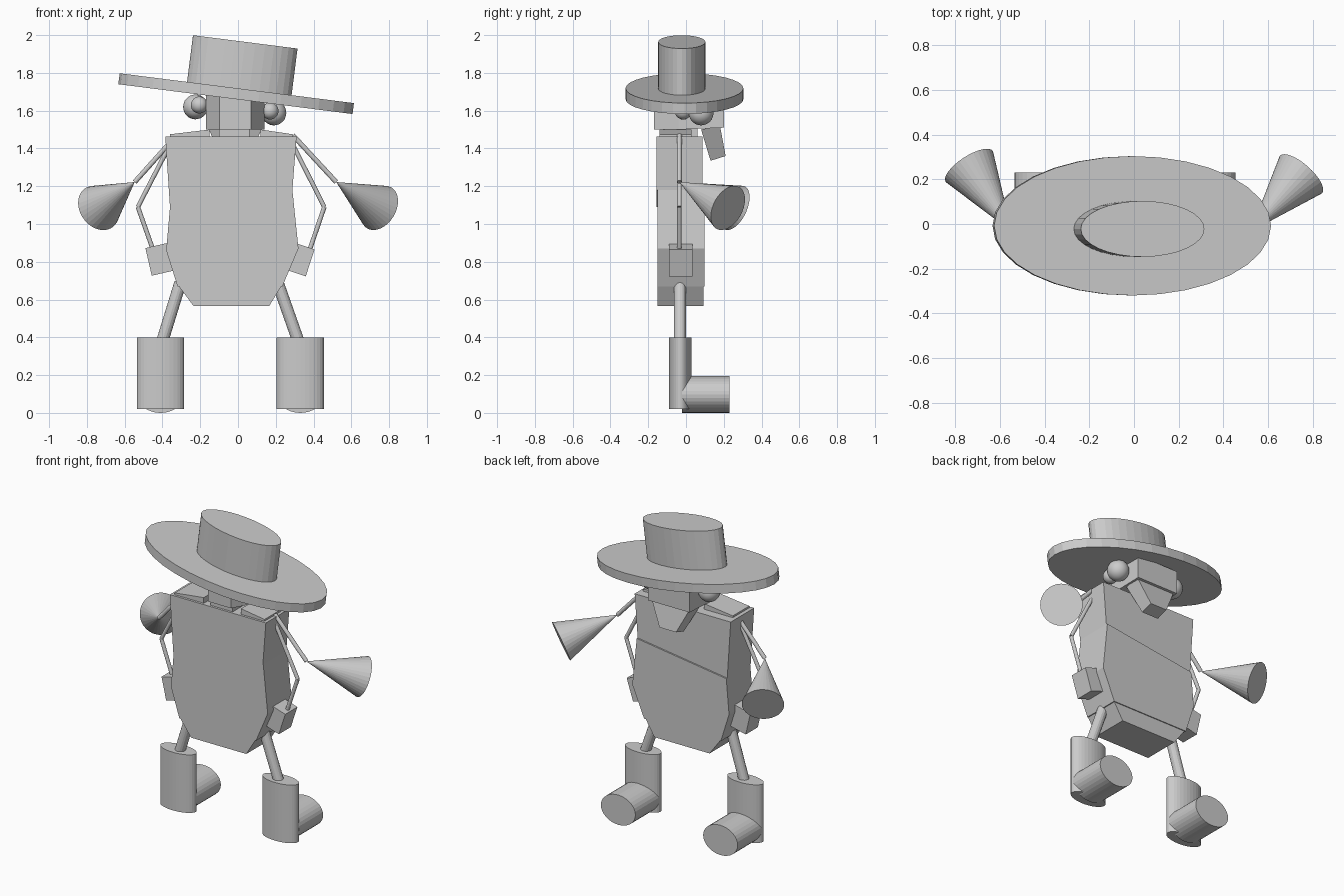
import bpy, bmesh, math
from mathutils import Vector, Matrix

cube = bpy.data.objects.get("Cube")
if cube:
    bpy.data.objects.remove(cube, do_unlink=True)

grey = bpy.data.materials.new("plain grey")
grey.use_nodes = True
grey.diffuse_color = (0.6, 0.6, 0.6, 1)
grey.node_tree.nodes["Principled BSDF"].inputs["Base Color"].default_value = (0.6, 0.6, 0.6, 1)


def finish(name, bm):
    bmesh.ops.recalc_face_normals(bm, faces=bm.faces)
    mesh = bpy.data.meshes.new(name)
    bm.to_mesh(mesh)
    bm.free()
    mesh.materials.append(grey)
    obj = bpy.data.objects.new(name, mesh)
    bpy.context.collection.objects.link(obj)
    return obj


def tube(name, start, end, r1, r2=None, sides=12):
    """Round rod or cone between two points."""
    a, b = Vector(start), Vector(end)
    axis = b - a
    m = Matrix.Translation((a + b) / 2) @ axis.to_track_quat('Z', 'Y').to_matrix().to_4x4()
    bm = bmesh.new()
    bmesh.ops.create_cone(bm, cap_ends=True, segments=sides, radius1=r1,
                          radius2=r1 if r2 is None else r2, depth=axis.length, matrix=m)
    return finish(name, bm)


def oval(name, centre, rx, ry, height, rotation):
    """Elliptical cylinder."""
    bm = bmesh.new()
    bmesh.ops.create_cone(bm, cap_ends=True, segments=32, radius1=1, radius2=1, depth=height,
                          matrix=Matrix.Translation(centre) @ rotation @ Matrix.Diagonal((rx, ry, 1, 1)))
    return finish(name, bm)


def box(name, centre, size, rotation=Matrix()):
    bm = bmesh.new()
    bmesh.ops.create_cube(bm, size=1, matrix=Matrix.Translation(centre) @ rotation @ Matrix.Diagonal((*size, 1)))
    return finish(name, bm)


def loft(name, ring_a, ring_b):
    """Solid between two matching outlines."""
    bm = bmesh.new()
    a = [bm.verts.new(p) for p in ring_a]
    b = [bm.verts.new(p) for p in ring_b]
    bm.faces.new(a)
    bm.faces.new(b[::-1])
    for i in range(len(a)):
        j = (i + 1) % len(a)
        bm.faces.new((a[i], a[j], b[j], b[i]))
    return finish(name, bm)


def slab(name, outline, y0, y1):
    return loft(name, [(x, y0, z) for x, z in outline], [(x, y1, z) for x, z in outline])


def ball(name, centre, radius):
    bm = bmesh.new()
    bmesh.ops.create_icosphere(bm, subdivisions=3, radius=radius, matrix=Matrix.Translation(centre))
    obj = finish(name, bm)
    for p in obj.data.polygons:
        p.use_smooth = True


def turn(degrees, axis):
    return Matrix.Rotation(math.radians(degrees), 4, axis)


# Torso in three stacked slabs
slab("chest", [(-.385, 1.463), (.31, 1.463), (.288, 1.18), (-.36, 1.09)], -.155, .088)
slab("belly", [(-.36, 1.09), (.288, 1.18), (.32, .87), (.235, .67), (-.32, .67), (-.38, .86)], -.15, .098)
slab("hips", [(-.32, .68), (.235, .68), (.165, .565), (-.235, .565)], -.15, .092)

# Collar flaps
for side, inner, outer in (("right", -.15, -.36), ("left", .12, .29)):
    slab(side + "_collar", [(inner, 1.5), (outer, 1.475), (outer, 1.46), (inner, 1.46)], -.14, .03)

# Neck, tapered head and beak
box("neck", (-.02, -.04, 1.48), (.16, .2, .08))
head_tilt = turn(3, 'Y')


def rect(xc, half, y, z0, z1):
    return [(xc - half, y, z0), (xc + half, y, z0), (xc + half, y, z1), (xc - half, y, z1)]


loft("head", rect(-.015, .083, -.17, 1.5, 1.69), rect(-.015, .155, -.04, 1.5, 1.69))
loft("face", rect(-.015, .155, -.04, 1.5, 1.69), rect(-.015, .15, .2, 1.51, 1.66))


def flat(half, y0, y1, z0, z1):
    return [(-.015 - half, y0, z0), (-.015 + half, y0, z0), (-.015 + half, y1, z1), (-.015 - half, y1, z1)]


loft("beak", flat(.14, .08, .18, 1.5, 1.52), flat(.06, .13, .21, 1.335, 1.36))

# Bulging eyes with pupils
for side, x, z, d in (("right", -.225, 1.62, 1), ("left", .19, 1.588, -1)):
    ball(side + "_eye", (x, .08, z), .066)
    ball(side + "_pupil", (x + d * .02, -.015, z + .01), .045)

# Tilted oval hat
tilt = turn(7.25, 'Y')
oval("hat_brim", (-.01, -.008, 1.69), .625, .312, .058, tilt)
oval("hat_crown", (.022, -.022, 1.835), .279, .125, .26, tilt)

# Two pairs of arms: upper ones end in cones, lower ones in blocks
for side, shoulder, elbow, horn in (
        ("right", (-.36, -.035, 1.43), (-.547, -.035, 1.222), (-.738, .258, 1.085)),
        ("left", (.29, -.035, 1.47), (.52, -.035, 1.222), (.748, .222, 1.085))):
    tube(side + "_upper_arm", shoulder, elbow, .013)
    tube(side + "_horn", horn, elbow, .126, 0, 32)

for side, shoulder, elbow, wrist, hand, angle in (
        ("right", (-.36, 1.42), (-.53, 1.09), (-.445, .85), (-.415, .813), -13),
        ("left", (.29, 1.42), (.457, 1.09), (.375, .85), (.325, .813), 18)):
    points = [(x, -.035, z) for x, z in (shoulder, elbow, wrist)]
    tube(side + "_lower_arm", points[0], points[1], .012)
    tube(side + "_forearm", points[1], points[2], .012)
    box(side + "_hand", (hand[0], -.028, hand[1]), (.12, .125, .15), turn(angle, 'Y'))

# Legs and boots
for side, hip, foot in (("right", -.305, -.41), ("left", .21, .33)):
    tube(side + "_leg", (hip, -.032, .69), (foot, -.032, .35), .032, sides=16)
    oval(side + "_boot_shaft", (foot, -.03, .21), .125, .06, .38, Matrix())
    oval(side + "_boot_toe", (foot, .105, .0975), .125, .0975, .25, turn(90, 'X'))
